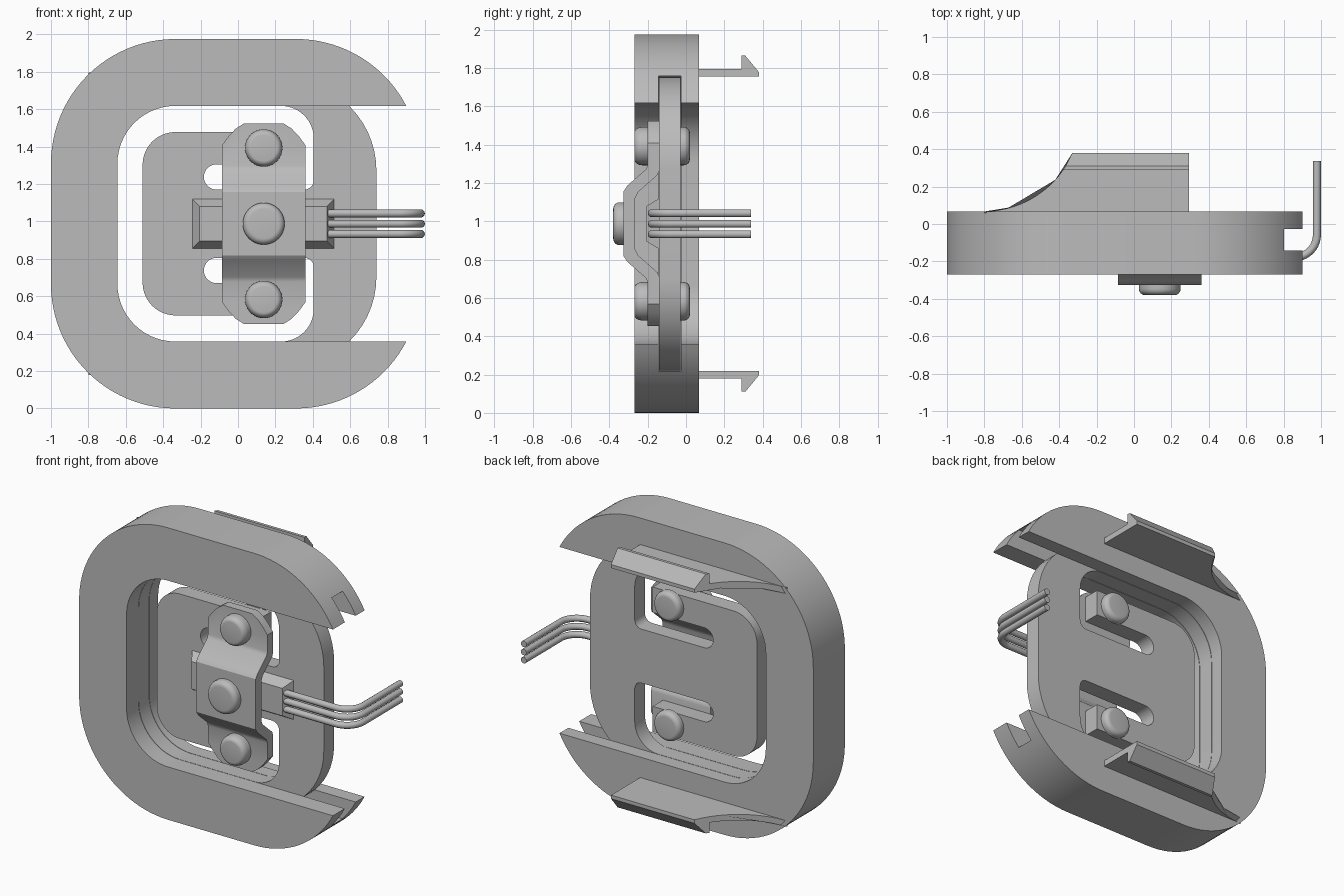
import bpy, bmesh, math

if "Cube" in bpy.data.objects:
    bpy.data.objects.remove(bpy.data.objects["Cube"], do_unlink=True)

grey = bpy.data.materials.new("plain grey")
grey.use_nodes = True
COLOUR = (0.5, 0.5, 0.5, 1)
grey.diffuse_color = COLOUR
grey.node_tree.nodes["Principled BSDF"].inputs["Base Color"].default_value = COLOUR

MID = 0.9875          # height of the horizontal mirror plane
BX = 0.1375           # centre line of the strap and rivets
PLATE = (-0.14, -0.03)


def finish(name, bm):
    bmesh.ops.recalc_face_normals(bm, faces=bm.faces)
    mesh = bpy.data.meshes.new(name)
    bm.to_mesh(mesh)
    bm.free()
    mesh.materials.append(grey)
    ob = bpy.data.objects.new(name, mesh)
    bpy.context.collection.objects.link(ob)
    return ob


def activate(ob):
    bpy.ops.object.select_all(action='DESELECT')
    ob.select_set(True)
    bpy.context.view_layer.objects.active = ob


def smooth(ob):
    activate(ob)
    bpy.ops.object.shade_smooth_by_angle(angle=math.radians(32))


def loft(name, first, second):
    """Solid between two matching outlines."""
    bm = bmesh.new()
    a = [bm.verts.new(p) for p in first]
    b = [bm.verts.new(p) for p in second]
    bm.faces.new(a)
    bm.faces.new(b[::-1])
    for i in range(len(a)):
        j = (i + 1) % len(a)
        bm.faces.new((a[i], b[i], b[j], a[j]))
    return finish(name, bm)


def prism(name, outline, y0, y1):
    return loft(name, [(x, y0, z) for x, z in outline], [(x, y1, z) for x, z in outline])


def boolean(ob, cutter, operation):
    mod = ob.modifiers.new("cut", 'BOOLEAN')
    mod.operation, mod.solver, mod.object = operation, 'EXACT', cutter
    activate(ob)
    bpy.ops.object.modifier_apply(modifier=mod.name)
    bpy.data.objects.remove(cutter, do_unlink=True)


def arc(x, z, r, start, end, n=14):
    angles = [math.radians(start + (end - start) * i / n) for i in range(n + 1)]
    return [(x + r * math.cos(a), z + r * math.sin(a)) for a in angles]


def flip(points):
    """Mirror a path in the horizontal plane, reversed so that it continues."""
    return [(x, 2 * MID - z) for x, z in reversed(points)]


# Open frame: a rounded square with a wide mouth on its left side
R, EDGE = 0.665, 1.975
HALF = 0.63
top = MID + HALF
cx, cz = EDGE - 1 - R, EDGE - R
tip = math.degrees(math.asin((top - cz) / R))
outer = arc(cx, cz, R, tip, 90, 18) + arc(R - 1, cz, R, 90, 180, 24)
inner = arc(-0.335, top - 0.31, 0.31, 180, 90)
frame = prism("frame", outer + flip(outer) + flip(inner) + inner, -0.27, 0.068)

# Groove that holds the sensor plate
PH = 0.765
groove = arc(-0.31, MID + PH - 0.475, 0.48, 180, 90) + [(1.2, MID + PH + 0.005)]
boolean(frame, prism("groove_cutter", groove + flip(groove), PLATE[0] - 0.003, PLATE[1] + 0.003),
        'DIFFERENCE')
smooth(frame)

# Sensor plate: outer ring with a tongue and two tabs left by one C-shaped cut
half = arc(0.26, MID + PH - 0.48, 0.48, 0, 90) + arc(-0.31, MID + PH - 0.48, 0.48, 90, 180)
plate = prism("sensor_plate", half + flip(half), *PLATE)
TAB, SLOT, SR = 0.27, MID + 0.25, 0.0675
ring = (arc(0.355, SLOT - SR + 0.05, 0.05, -90, 0, 6) + arc(0.23, top - 0.175, 0.175, 0, 90)
        + arc(-0.335, top - 0.31, 0.31, 90, 180))
tongue = (arc(-0.335, MID + 0.49 - 0.175, 0.175, 180, 90) + [(TAB, MID + 0.49), (TAB, SLOT + SR)]
          + arc(-0.115, SLOT, SR, 90, 270))
boolean(plate, prism("slot_cutter", ring + flip(ring) + flip(tongue) + tongue, -0.3, 0.1),
        'DIFFERENCE')
smooth(plate)

# Bridge strap: bent side profile, trimmed to rounded ends
front = [(-0.2, 0.535), (-0.2, 0.31), (-0.208, 0.285), (-0.305, 0.2), (-0.325, 0.17)]
back = [(-0.265, 0.135), (-0.25, 0.165), (-0.148, 0.255), (-0.14, 0.28), (-0.14, 0.535)]
side = front + [(y, -z) for y, z in front[::-1]] + [(y, -z) for y, z in back[::-1]] + back
strap = loft("bridge_strap", [(BX - 0.2225, y, MID + z) for y, z in side],
             [(BX + 0.2225, y, MID + z) for y, z in side])
corner = [(0.23, 0.41), (0.19, 0.465), (0.15, 0.508), (0.1, 0.54)]
ends = [(BX + x, MID + z) for x, z in corner] + [(BX - x, MID + z) for x, z in corner[::-1]]
boolean(strap, prism("strap_trim", ends + flip(ends), -0.5, 0), 'INTERSECT')
smooth(strap)


def rivet_head(name, z, r, y, height):
    """Rounded button standing on y; a negative height faces the front."""
    bm = bmesh.new()
    profile = [(1, 0), (1, 0.4)]
    profile += [(0.7 + 0.3 * math.cos(a), 0.4 + 0.6 * math.sin(a))
                for a in (math.radians(15 * i) for i in range(1, 7))]
    n, rows = 40, []
    for k, h in profile:
        rows.append([bm.verts.new((BX + r * k * math.cos(2 * math.pi * i / n), y + height * h,
                                   z + r * k * math.sin(2 * math.pi * i / n))) for i in range(n)])
    for a, b in zip(rows, rows[1:]):
        for i in range(n):
            j = (i + 1) % n
            bm.faces.new((a[i], a[j], b[j], b[i]))
    bm.faces.new(rows[0])
    bm.faces.new(rows[-1])
    smooth(finish(name, bm))


for label, s in (("upper", 1), ("lower", -1)):
    rivet_head(label + "_rivet_front", MID + s * 0.405, 0.1, -0.198, -0.072)
    rivet_head(label + "_rivet_back", MID + s * 0.405, 0.1, -0.032, 0.052)
rivet_head("centre_rivet", MID, 0.112, -0.323, -0.057)


# Strain gauge block with sloped edges
def rectangle(y, inset):
    x0, x1, h = -0.245 + inset, 0.515 - inset, 0.133 - inset
    return [(x0, y, MID - h), (x1, y, MID - h), (x1, y, MID + h), (x0, y, MID + h)]


loft("gauge_block", rectangle(-0.139, 0), rectangle(-0.205, 0.04))

# Three wires that leave the block and turn to the back
for i in (-1, 0, 1):
    data = bpy.data.curves.new("wire", 'CURVE')
    data.dimensions = '3D'
    data.bevel_depth, data.bevel_resolution, data.use_fill_caps = 0.0215, 3, True
    path = [(0.48, -0.178)] + arc(0.858, -0.058, 0.12, -90, 0, 10) + [(0.978, 0.338)]
    spline = data.splines.new('POLY')
    spline.points.add(len(path) - 1)
    for point, (x, y) in zip(spline.points, path):
        point.co = (x, y, MID + i * 0.055, 1)
    data.materials.append(grey)
    wire = bpy.data.objects.new("wire_" + ("lower", "middle", "upper")[i + 1], data)
    bpy.context.collection.objects.link(wire)


# Snap clips on the back, with a barbed edge and a curved flank
def flank(y):
    r, d = 0.511, max(y - 0.068, 0)
    return -0.8 + math.sqrt(max(r * r - (r - d) ** 2, 0))


steps = [0.06 + 0.23 * (i / 16) ** 2 for i in range(17)]
clip = [(y, 0.768) for y in steps] + [(0.34, 0.768), (0.38, 0.768), (0.38, 0.792)]
clip += [(0.31, 0.877), (0.29, 0.877)] + [(y, 0.808) for y in steps[::-1]]
for label, s in (("upper", 1), ("lower", -1)):
    loft(label + "_clip", [(flank(y), y, MID + s * z) for y, z in clip],
         [(0.295, y, MID + s * z) for y, z in clip])
